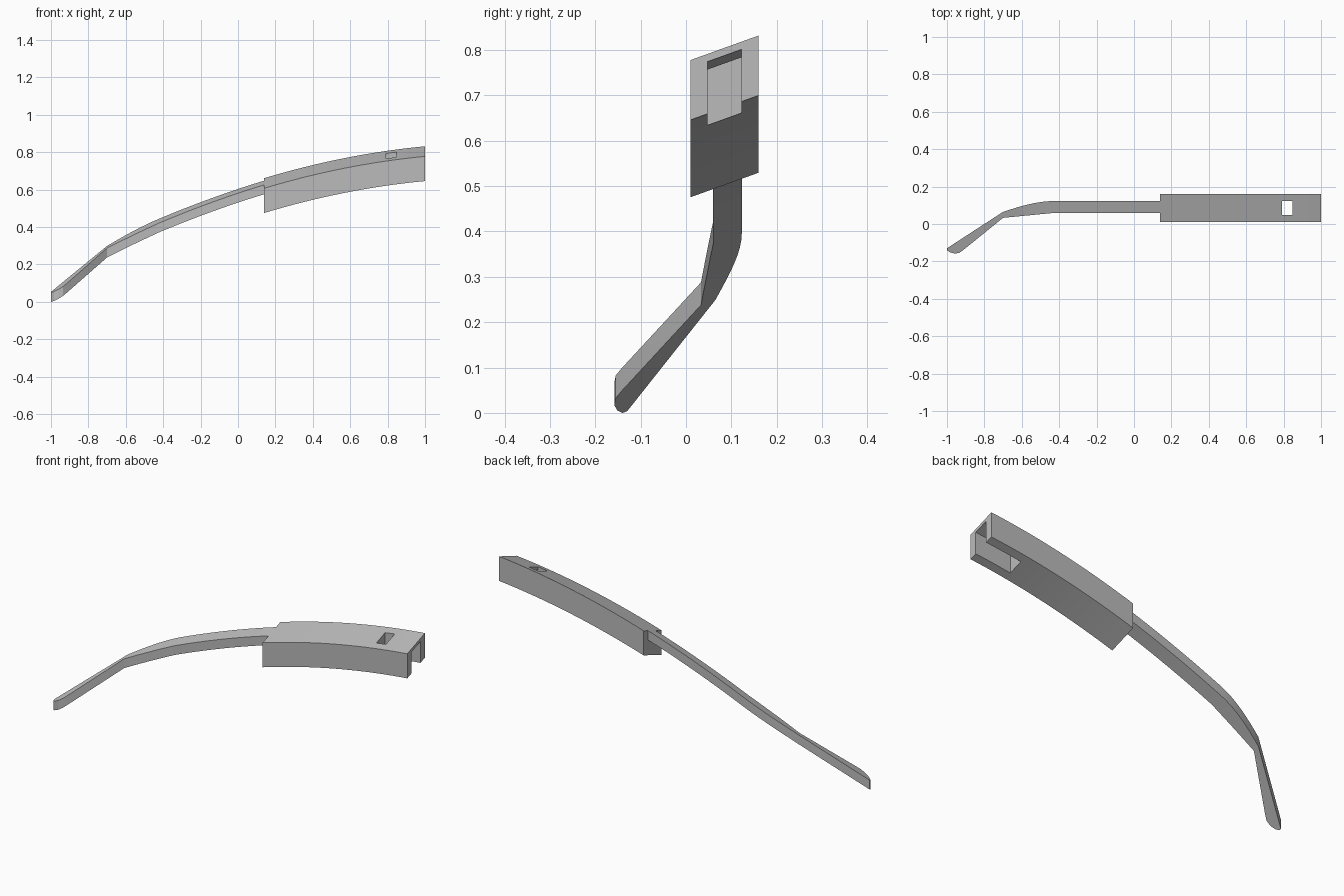
import bpy
import bmesh
import math

cube = bpy.data.objects.get("Cube")
if cube:
    bpy.data.objects.remove(cube, do_unlink=True)

grey = bpy.data.materials.new("plain grey")
grey.use_nodes = True
grey.diffuse_color = (0.5, 0.5, 0.5, 1)
grey.node_tree.nodes["Principled BSDF"].inputs["Base Color"].default_value = (0.5, 0.5, 0.5, 1)

TILT = 0.36       # rise of the top surface from front to back
BEND_X = -0.7     # where the arm kinks toward the tip


def top_z(x, y):
    """Height of the shared arched and tilted top surface."""
    s = max(x, BEND_X)
    z = 0.581 + 0.335 * s - (0.12 if s > 0 else 0.10) * s * s
    return z + 0.585 * (x - s) + TILT * (y - 0.06)


def loft(name, pairs, upper, lower):
    """Sweep a four-sided section along (front, back) plan points."""
    bm = bmesh.new()
    rings = []
    for (fx, fy), (bx, by) in pairs:
        corners = ((fx, fy, lower), (bx, by, lower), (bx, by, upper), (fx, fy, upper))
        rings.append([bm.verts.new((x, y, top_z(x, y) - d)) for x, y, d in corners])
    for a, b in zip(rings, rings[1:]):
        for i in range(4):
            j = (i + 1) % 4
            bm.faces.new((a[i], a[j], b[j], b[i]))
    bm.faces.new(rings[0])
    bm.faces.new(rings[-1][::-1])
    bmesh.ops.recalc_face_normals(bm, faces=bm.faces)
    mesh = bpy.data.meshes.new(name)
    bm.to_mesh(mesh)
    bm.free()
    mesh.materials.append(grey)
    obj = bpy.data.objects.new(name, mesh)
    bpy.context.collection.objects.link(obj)
    return obj


def straight(x0, x1, y0, y1, steps):
    xs = [x0 + (x1 - x0) * i / steps for i in range(steps + 1)]
    return [((x, y0), (x, y1)) for x in xs]


def activate(obj):
    bpy.ops.object.select_all(action="DESELECT")
    obj.select_set(True)
    bpy.context.view_layer.objects.active = obj


def cut(target, cutter):
    cutter.hide_render = True
    mod = target.modifiers.new("cut", "BOOLEAN")
    mod.operation = "DIFFERENCE"
    mod.solver = "EXACT"
    mod.object = cutter
    activate(target)
    bpy.ops.object.modifier_apply(modifier=mod.name)
    bpy.data.objects.remove(cutter, do_unlink=True)


# Thick sleeve with an open-ended slot below and a small window on top
sleeve = loft("sleeve", straight(0.14, 1.0, 0.01, 0.16, 20), 0, 0.132)
cut(sleeve, loft("slot_cutter", straight(0.79, 1.04, 0.047, 0.122, 6), 0.017, 0.2))
window = [((0.79, 0.047), (0.79, 0.122)), ((0.847, 0.047), (0.847, 0.122))]
cut(sleeve, loft("window_cutter", window, -0.05, 0.06))

# Slim arm: rounded tip, straight lower run, curved bend, long arched run
tip = [
    ((-1.0, -0.14), (-1.0, -0.13)),
    ((-0.985, -0.151), (-0.985, -0.12)),
    ((-0.96, -0.158), (-0.965, -0.107)),
    ((-0.935, -0.155), (-0.945, -0.094)),
    ((-0.915, -0.141), (-0.925, -0.081)),
]
bend = []
for i in range(9):
    t = i / 8
    x = BEND_X + 0.28 * t
    back = 0.065 + 0.058 * math.sin(t * math.pi / 2)
    bend.append(((x, 0.033 + 0.027 * t), (x, back)))
arm = loft("arm", tip + bend + straight(-0.38, 0.14, 0.06, 0.123, 13), 0, 0.05)

for part in (sleeve, arm):
    activate(part)
    bpy.ops.object.shade_smooth_by_angle(angle=math.radians(20))
